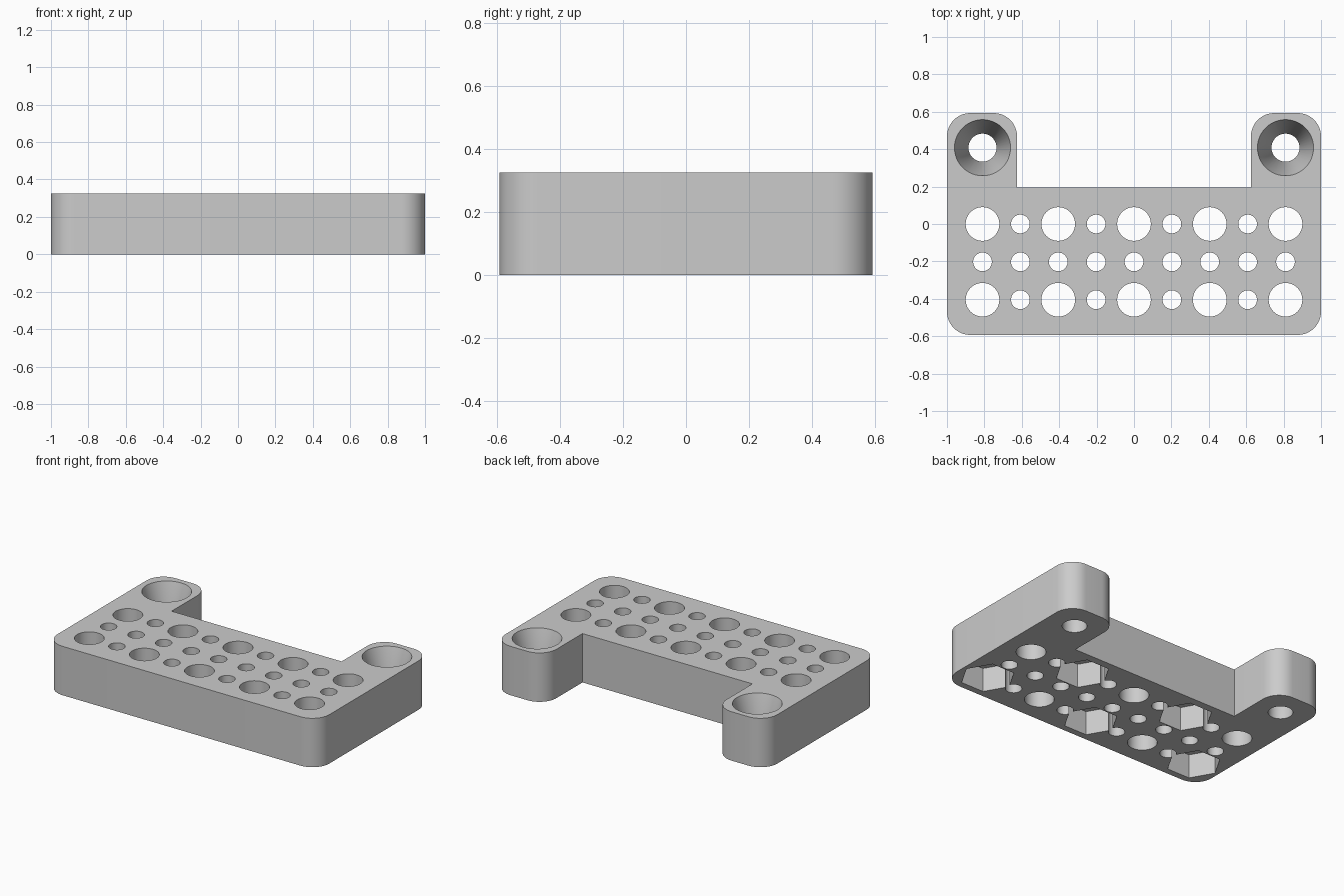
import bpy, bmesh, math
from mathutils import Matrix, Vector

cube = bpy.data.objects.get("Cube")
if cube:
    bpy.data.objects.remove(cube, do_unlink=True)

HEIGHT = 0.325
PITCH = 0.2025
CORNER = 0.125
BACK, FRONT, NOTCH = 0.593, -0.593, 0.195
EAR_INNER = 0.625

grey = bpy.data.materials.new("plain grey")
grey.use_nodes = True
colour = (0.6, 0.6, 0.6, 1)
grey.diffuse_color = colour
grey.node_tree.nodes["Principled BSDF"].inputs["Base Color"].default_value = colour


def make_object(name, bm):
    bmesh.ops.recalc_face_normals(bm, faces=bm.faces)
    mesh = bpy.data.meshes.new(name)
    bm.to_mesh(mesh)
    bm.free()
    mesh.materials.append(grey)
    obj = bpy.data.objects.new(name, mesh)
    bpy.context.collection.objects.link(obj)
    return obj


def add_prism(bm, x, y, z0, z1, r0, r1, sides):
    """Cylinder, cone or hexagon between two heights."""
    bmesh.ops.create_cone(
        bm, cap_ends=True, segments=sides, radius1=r0, radius2=r1, depth=z1 - z0,
        matrix=Matrix.Translation((x, y, (z0 + z1) / 2))
        @ Matrix.Rotation(math.pi / 2, 4, "Z"))


def arc(cx, cy, start, steps=12):
    """Quarter turn of a rounded corner, counter-clockwise."""
    angles = [math.radians(start + 90 * i / steps) for i in range(steps + 1)]
    return [(cx + CORNER * math.cos(a), cy + CORNER * math.sin(a)) for a in angles]


# Plate outline: right half of the profile, then its mirror image
half = (arc(1 - CORNER, FRONT + CORNER, 270)
        + arc(1 - CORNER, BACK - CORNER, 0)
        + arc(EAR_INNER + CORNER, BACK - CORNER, 90)
        + [(EAR_INNER, NOTCH)])
outline = half + [(-x, y) for x, y in reversed(half)]
bm = bmesh.new()
base = bm.faces.new([bm.verts.new((x, y, 0)) for x, y in outline])
top = bmesh.ops.extrude_face_region(bm, geom=[base])["geom"]
bmesh.ops.translate(bm, vec=Vector((0, 0, HEIGHT)),
                    verts=[v for v in top if isinstance(v, bmesh.types.BMVert)])
plate = make_object("mounting_plate", bm)

# Through holes in a grid, and hexagonal nut pockets under alternate large holes
holes, pockets, sinks = bmesh.new(), bmesh.new(), bmesh.new()
for row in range(3):
    for col in range(-4, 5):
        x, y = col * PITCH, -row * PITCH
        large = row != 1 and col % 2 == 0
        radius = 0.09 if large else 0.05
        add_prism(holes, x, y, -0.1, HEIGHT + 0.1, radius, radius, 48)
        if large and (col // 2 + row // 2) % 2 == 1:
            add_prism(pockets, x, y, -0.1, 0.16, 0.167, 0.167, 6)

# Screw holes in the ears, with a steep conical countersink
CONE_Z, SLOPE = 0.06, 0.075 / (HEIGHT - 0.06)
for x in (-4 * PITCH, 4 * PITCH):
    add_prism(holes, x, 0.408, -0.1, HEIGHT + 0.1, 0.075, 0.075, 48)
    add_prism(sinks, x, 0.408, CONE_Z, HEIGHT + 0.05, 0.075, 0.15 + 0.05 * SLOPE, 48)

# Cut each set in turn
for name, cutter_bm in (("hole_cutter", holes), ("pocket_cutter", pockets),
                        ("countersink_cutter", sinks)):
    # the hexagons keep two corners on the x axis
    if name == "pocket_cutter":
        for face in list(cutter_bm.faces):
            face.smooth = False
    cutter = make_object(name, cutter_bm)
    cutter.hide_render = True
    mod = plate.modifiers.new(name, "BOOLEAN")
    mod.operation = "DIFFERENCE"
    mod.solver = "EXACT"
    mod.object = cutter
    bpy.context.view_layer.objects.active = plate
    bpy.ops.object.modifier_apply(modifier=mod.name)
    bpy.data.objects.remove(cutter, do_unlink=True)

bpy.ops.object.select_all(action="DESELECT")
plate.select_set(True)
bpy.context.view_layer.objects.active = plate
bpy.ops.object.shade_smooth_by_angle(angle=math.radians(30))
